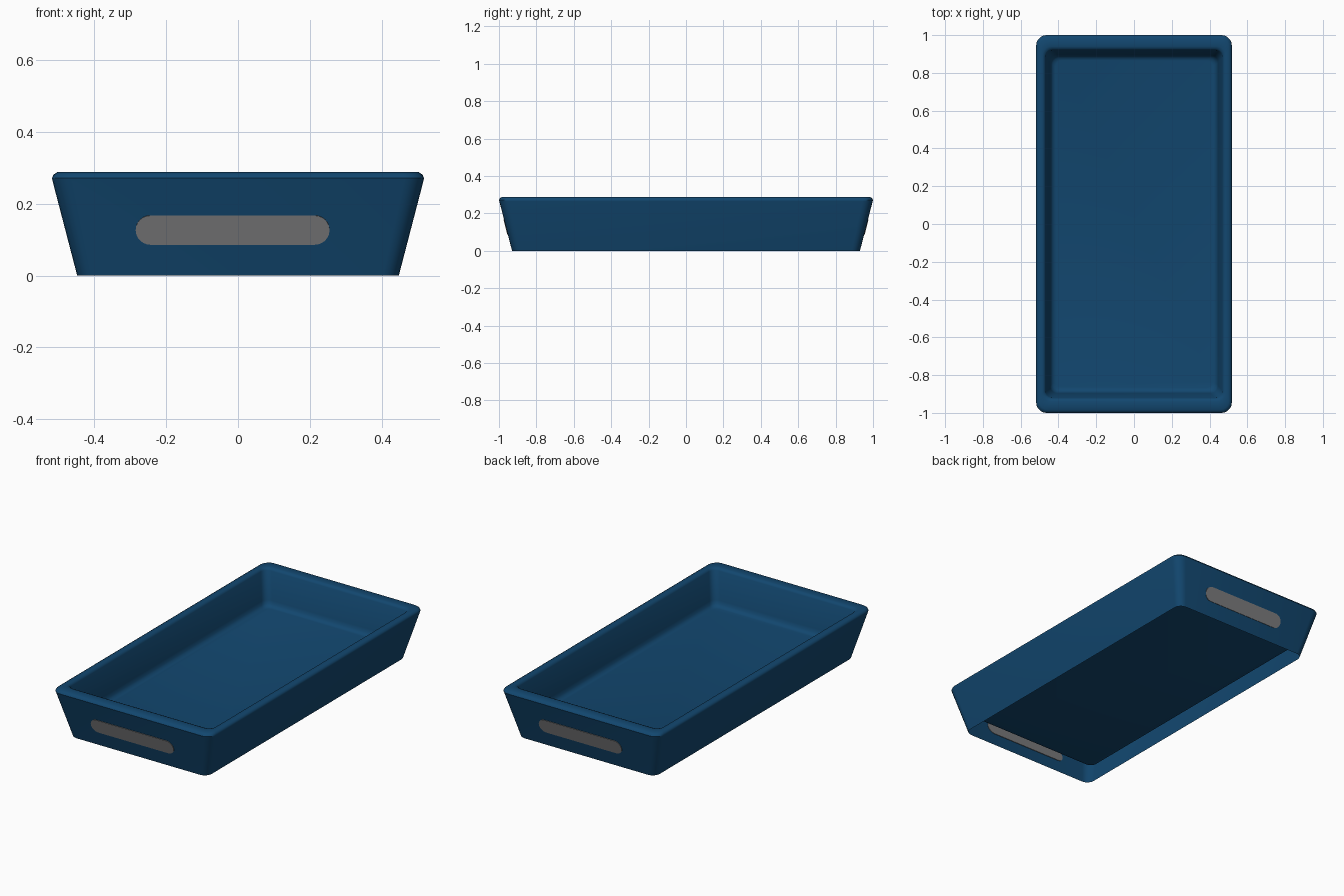
import bpy, bmesh, math
from mathutils import Matrix

if "Cube" in bpy.data.objects:
    bpy.data.objects.remove(bpy.data.objects["Cube"])


def material(name, rgb):
    m = bpy.data.materials.new(name)
    m.diffuse_color = (*rgb, 1)
    m.use_nodes = True
    m.node_tree.nodes["Principled BSDF"].inputs["Base Color"].default_value = m.diffuse_color
    return m


def rounded_rect(hx, hy, r, seg=5):
    """Counter-clockwise outline of a rounded rectangle."""
    pts = []
    for k, (sx, sy) in enumerate([(1, 1), (-1, 1), (-1, -1), (1, -1)]):
        for i in range(seg + 1):
            a = math.pi / 2 * (k + i / seg)
            pts.append((sx * (hx - r) + r * math.cos(a),
                        sy * (hy - r) + r * math.sin(a)))
    return pts


def finish(bm, name, mat):
    me = bpy.data.meshes.new(name)
    bm.to_mesh(me)
    bm.free()
    me.materials.append(mat)
    ob = bpy.data.objects.new(name, me)
    bpy.context.collection.objects.link(ob)
    bpy.ops.object.select_all(action='DESELECT')
    ob.select_set(True)
    bpy.context.view_layer.objects.active = ob
    bpy.ops.object.shade_smooth_by_angle(angle=math.radians(40))
    return ob


blue = material("dark blue plastic", (0.006, 0.063, 0.16))
grey = material("grey handle", (0.2, 0.2, 0.205))

# Tray shell: open underneath, up the outer wall, over the rim, down to the raised floor
rings = [  # half x, half y, corner radius, z
    (0.448, 0.930, 0.045, 0.0),
    (0.517, 0.998, 0.055, 0.265),
    (0.518, 1.000, 0.055, 0.272),
    (0.514, 0.995, 0.053, 0.281),
    (0.503, 0.984, 0.050, 0.288),
    (0.484, 0.940, 0.045, 0.288),
    (0.474, 0.928, 0.042, 0.284),
    (0.468, 0.921, 0.040, 0.274),
    (0.445, 0.896, 0.040, 0.115),
    (0.440, 0.890, 0.040, 0.096),
    (0.430, 0.880, 0.038, 0.084),
    (0.416, 0.867, 0.035, 0.080),
]
bm = bmesh.new()
loops = [[bm.verts.new((x, y, z)) for x, y in rounded_rect(hx, hy, r)]
         for hx, hy, r, z in rings]
for a, b in zip(loops, loops[1:]):
    n = len(a)
    for i in range(n):
        j = (i + 1) % n
        bm.faces.new((a[i], a[j], b[j], b[i]))
bm.faces.new(loops[-1])
finish(bm, "tray_shell", blue)

# Handle slots: thin pill plates lying in the sloped end walls
slope = (0.998 - 0.930) / 0.265
tilt = math.atan(slope)
for name, turn in (("front_handle", 0), ("back_handle", math.pi)):
    bm = bmesh.new()
    face = bm.faces.new([bm.verts.new((x, y, -0.003))
                         for x, y in rounded_rect(0.27, 0.042, 0.0415, 6)])
    out = bmesh.ops.extrude_face_region(bm, geom=[face])
    bmesh.ops.translate(bm, vec=(0, 0, 0.006),
                        verts=[v for v in out["geom"] if isinstance(v, bmesh.types.BMVert)])
    bmesh.ops.recalc_face_normals(bm, faces=bm.faces)
    zc = 0.127
    bm.transform(Matrix.Rotation(turn, 4, 'Z')
                 @ Matrix.Translation((-0.015, -0.930 - slope * zc, zc))
                 @ Matrix.Rotation(math.pi / 2 + tilt, 4, 'X'))
    finish(bm, name, grey)
